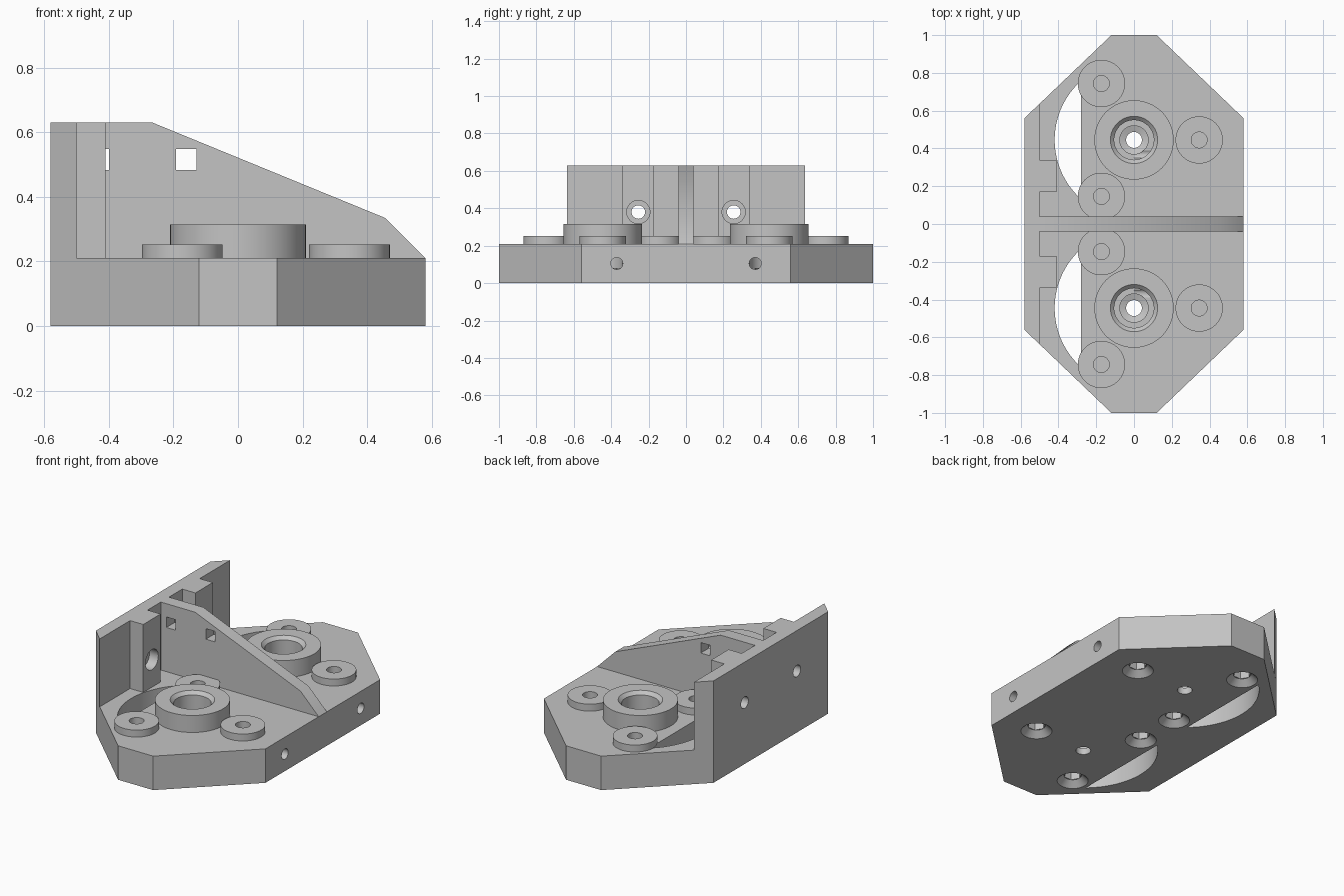
import bpy, bmesh, math
from mathutils import Matrix, Vector

if "Cube" in bpy.data.objects:
    bpy.data.objects.remove(bpy.data.objects["Cube"], do_unlink=True)

grey = bpy.data.materials.new("plain grey")
grey.use_nodes = True
COL = (0.55, 0.55, 0.55, 1)
grey.diffuse_color = COL
grey.node_tree.nodes["Principled BSDF"].inputs["Base Color"].default_value = COL

T = 0.21          # plate thickness
BY = 0.445        # bearing centre distance from the middle
PAD_Y = 0.255     # wall hole distance from the middle


def finish(name, bm, matrix=Matrix()):
    bmesh.ops.transform(bm, matrix=matrix, verts=bm.verts)
    bmesh.ops.recalc_face_normals(bm, faces=bm.faces)
    me = bpy.data.meshes.new(name)
    bm.to_mesh(me)
    bm.free()
    me.materials.append(grey)
    ob = bpy.data.objects.new(name, me)
    bpy.context.collection.objects.link(ob)
    return ob


def prism(name, pts, lo, hi, axis="z"):
    """Extrude a closed outline along z, or an (x, z) outline along y."""
    bm = bmesh.new()
    put = (lambda a, b: (a, b, lo)) if axis == "z" else (lambda a, b: (a, lo, b))
    face = bm.faces.new([bm.verts.new(put(a, b)) for a, b in pts])
    new = bmesh.ops.extrude_face_region(bm, geom=[face])["geom"]
    vec = Vector((0, 0, hi - lo)) if axis == "z" else Vector((0, hi - lo, 0))
    bmesh.ops.translate(bm, vec=vec, verts=[v for v in new if isinstance(v, bmesh.types.BMVert)])
    return finish(name, bm)


def box(name, x0, x1, y0, y1, z0, z1):
    return prism(name, [(x0, y0), (x1, y0), (x1, y1), (x0, y1)], z0, z1)


def turned(name, profile, pos, along_x=False, n=64):
    """Solid of revolution from (radius, height) points, capped at both ends."""
    bm = bmesh.new()
    rings = [[bm.verts.new((r * math.cos(2 * math.pi * i / n), r * math.sin(2 * math.pi * i / n), h))
              for i in range(n)] for r, h in profile]
    for a, b in zip(rings, rings[1:]):
        for i in range(n):
            j = (i + 1) % n
            bm.faces.new((a[i], a[j], b[j], b[i]))
    bm.faces.new(rings[0])
    bm.faces.new(rings[-1])
    m = Matrix.Translation(pos)
    if along_x:
        m = m @ Matrix.Rotation(math.pi / 2, 4, "Y")
    return finish(name, bm, m)


def cut(ob, cutters):
    for c in cutters:
        mod = ob.modifiers.new("cut", "BOOLEAN")
        mod.operation, mod.solver, mod.object = "DIFFERENCE", "EXACT", c
    dg = bpy.context.evaluated_depsgraph_get()
    me = bpy.data.meshes.new_from_object(ob.evaluated_get(dg))
    ob.modifiers.clear()
    ob.data = me


# Main solids
base = prism("base_plate", [(-.12, -1), (.12, -1), (.58, -.56), (.58, .56),
                            (.12, 1), (-.12, 1), (-.58, .56), (-.58, -.56)], 0, T)
wall = prism("mounting_wall", [(-.58, -.56), (-.5, -.637), (-.5, .637), (-.58, .56)], T, .63)
web = prism("centre_web", [(-.5, T), (-.5, .63), (-.265, .63), (.455, .335), (.58, T)],
            -.04, .04, "y")
parts = [base, wall, web]
cutters, base_cut, wall_cut = [], [], []

# Square windows through the web
windows = [box("window_cutter", x, x + .063, -.1, .1, .483, .548) for x in (-.462, -.192)]
cut(web, windows)
cutters += windows

for s, side in ((1, "left"), (-1, "right")):
    cy = s * BY
    # Bearing boss with stepped bore
    hub = turned("bearing_boss_" + side, [(.21, T), (.21, .315)], (0, cy, 0))
    bore = turned("bore_cutter", [(.042, -.1), (.042, .04), (.075, .05), (.075, .08), (.105, .08),
                                  (.105, .295), (.125, .315), (.125, .4)], (0, cy, 0))
    cut(hub, [bore])
    parts.append(hub)
    base_cut.append(bore)

    # Crescent clearance slot beside the bearing
    a = math.acos(.28 / .42)
    arc = [(.42 * math.cos(math.pi - a + 2 * a * i / 40), cy + .42 * math.sin(math.pi - a + 2 * a * i / 40))
           for i in range(41)]
    base_cut.append(prism("slot_cutter", arc, -.1, .4))

    # Three screw bosses around the bearing, recessed from below
    for k in range(3):
        t = 2 * math.pi * k / 3
        pos = (.345 * math.cos(t), cy + .345 * math.sin(t), 0)
        boss = turned(f"screw_boss_{side}_{k + 1}", [(.125, T), (.125, .253)], pos)
        hole = turned("screw_hole_cutter", [(.042, .15), (.042, .4)], pos, n=32)
        sink = turned("countersink_cutter", [(.088, -.05), (.088, 0), (.05, .035)], pos, n=32)
        nut = turned("socket_cutter", [(.05, .02), (.05, .12)], pos, n=6)
        cut(boss, [hole])
        parts.append(boss)
        base_cut += [hole, sink, nut]

    # Side hole that reaches the bearing bore
    base_cut.append(turned("side_hole_cutter", [(.032, 0), (.032, .7)], (0, s * .37, .105), True, 32))

    # Thickened pad on the wall with a counterbored hole
    pad = box("wall_pad_" + side, -.5, -.41, s * PAD_Y - .085, s * PAD_Y + .085, T, .63)
    through = turned("wall_hole_cutter", [(.036, -.7), (.036, -.47), (.062, -.47), (.062, -.3)],
                     (0, s * PAD_Y, .38), True, 40)
    cut(pad, [through])
    parts.append(pad)
    wall_cut.append(through)

cut(base, base_cut)
cut(wall, wall_cut)
for c in cutters + base_cut + wall_cut:
    bpy.data.objects.remove(c, do_unlink=True)

# Smooth round walls, keep hard edges
bpy.ops.object.select_all(action="DESELECT")
for ob in parts:
    ob.select_set(True)
bpy.context.view_layer.objects.active = base
bpy.ops.object.shade_smooth_by_angle(angle=math.radians(30))
